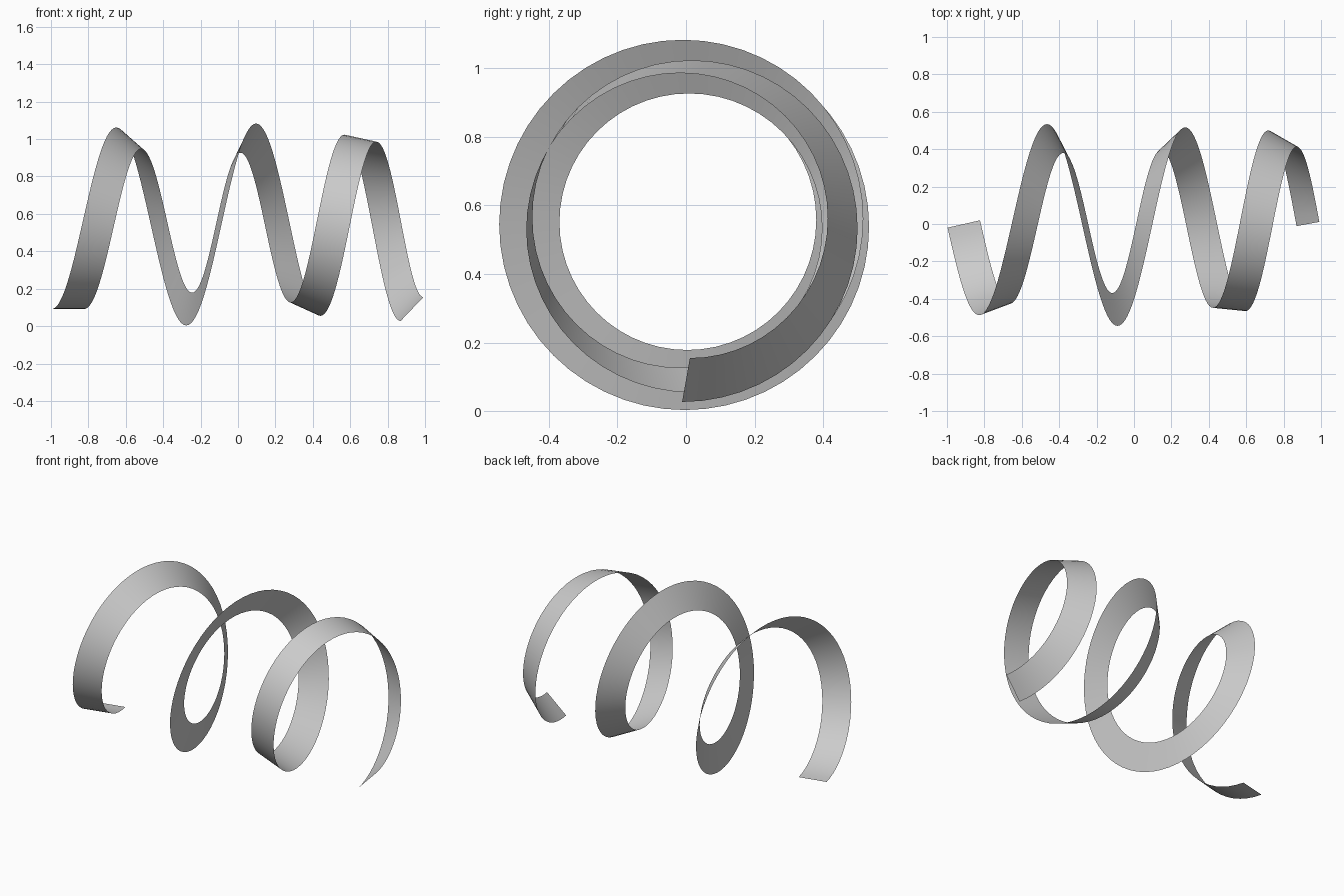
import bpy, math
from mathutils import Vector

if "Cube" in bpy.data.objects:
    bpy.data.objects.remove(bpy.data.objects["Cube"])

TURNS, STEPS, ACROSS = 3, 56, 4      # helix turns, segments per turn, strips across the width
R, HALF, ZC = 0.457, 0.089, 0.548    # helix radius, half width, axis height
TWIST = math.radians(-122.8)         # ribbon twist per unit of travel along x


def axis_x(u):
    return -0.91 + 1.96 * u - 0.12 * u ** 3


# Twisting ribbon swept along a helix lying along x
verts, faces = [], []
n = TURNS * STEPS
for i in range(n + 1):
    u = i / n
    t = u * TURNS * 2 * math.pi
    x = axis_x(u)
    dx = (1.96 - 0.36 * u * u) / (TURNS * 2 * math.pi)
    centre = Vector((x, -R * math.sin(t), ZC - R * math.cos(t)))
    tangent = Vector((dx, -R * math.cos(t), R * math.sin(t))).normalized()
    outward = Vector((0, -math.sin(t), -math.cos(t)))
    side = (Vector((1, 0, 0)) - tangent * tangent.x).normalized()
    phi = TWIST * (x + 0.91)
    d = side * math.cos(phi) + outward * math.sin(phi)
    for j in range(ACROSS + 1):
        verts.append(centre + d * HALF * (2 * j / ACROSS - 1))
w = ACROSS + 1
for i in range(n):
    for j in range(ACROSS):
        a = i * w + j
        faces.append((a, a + w, a + w + 1, a + 1))

mesh = bpy.data.meshes.new("twisted_ribbon")
mesh.from_pydata(verts, [], faces)
mesh.update()
mesh.shade_smooth()
ribbon = bpy.data.objects.new("twisted_ribbon", mesh)
bpy.context.collection.objects.link(ribbon)

# Plain grey colour
grey = bpy.data.materials.new("light_grey")
grey.diffuse_color = (0.6, 0.6, 0.6, 1)
grey.use_nodes = True
grey.node_tree.nodes["Principled BSDF"].inputs["Base Color"].default_value = grey.diffuse_color
mesh.materials.append(grey)
